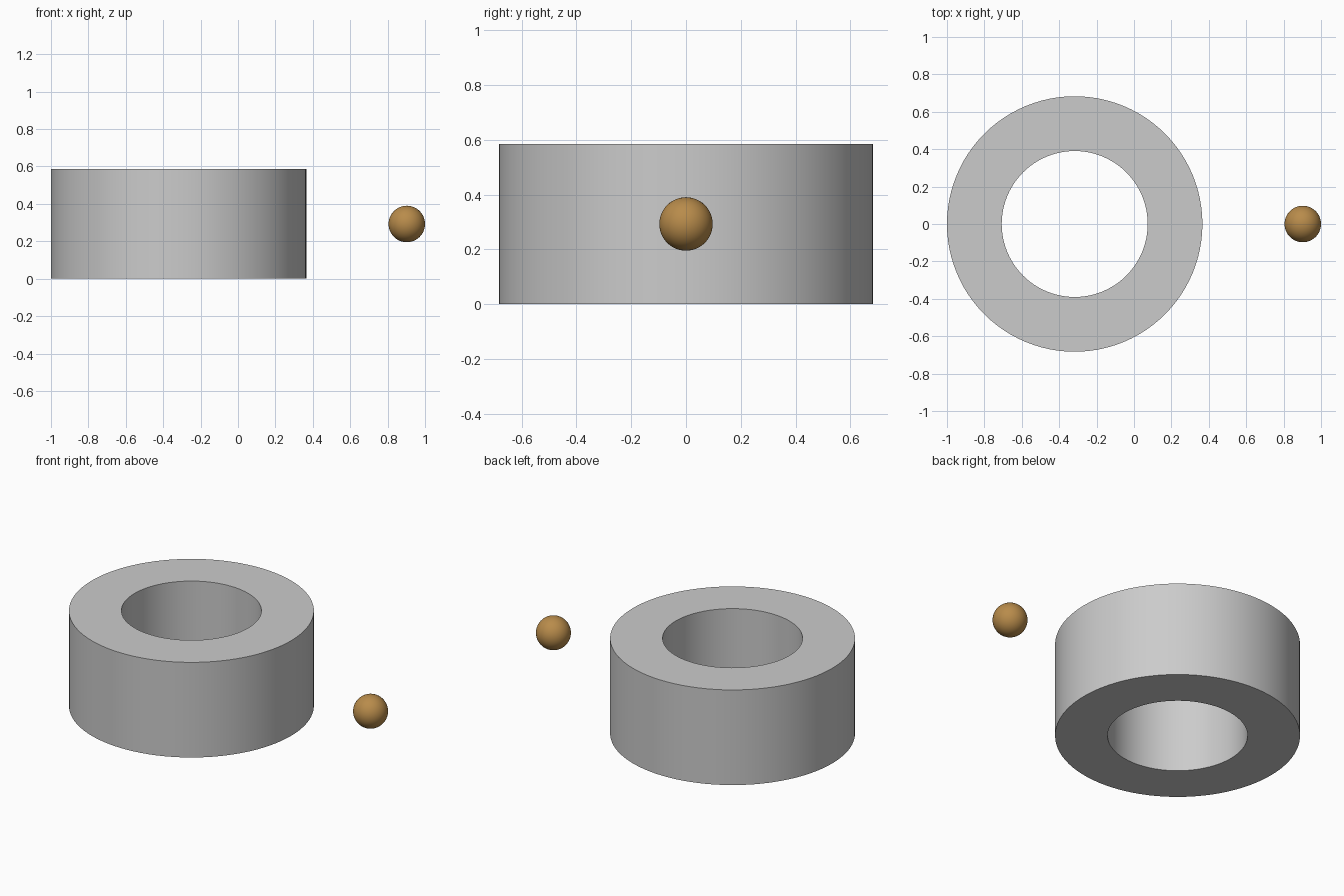
import bpy
import math

if "Cube" in bpy.data.objects:
    bpy.data.objects.remove(bpy.data.objects["Cube"])

U = 2 / 20.5                      # base unit: overall length is 20.5 units
HEIGHT = 6 * U
SEGMENTS = 96

# Thick ring: rectangular cross-section spun around the vertical axis
profile = [(4 * U, 0), (7 * U, 0), (7 * U, HEIGHT), (4 * U, HEIGHT)]
verts, faces = [], []
n = len(profile)
for i in range(SEGMENTS):
    a = 2 * math.pi * i / SEGMENTS
    verts += [(r * math.cos(a), r * math.sin(a), z) for r, z in profile]
    for j in range(n):
        k, nxt = (j + 1) % n, (i + 1) % SEGMENTS
        faces.append((i * n + j, nxt * n + j, nxt * n + k, i * n + k))
mesh = bpy.data.meshes.new("ring")
mesh.from_pydata(verts, [], faces)
ring = bpy.data.objects.new("ring", mesh)
ring.location.x = -1 + 7 * U
bpy.context.collection.objects.link(ring)
bpy.context.view_layer.objects.active = ring
ring.select_set(True)
bpy.ops.object.shade_smooth_by_angle(angle=math.radians(30))

# Small ball beside the ring, at half its height
bpy.ops.mesh.primitive_uv_sphere_add(segments=48, ring_count=24, radius=U,
                                     location=(1 - U, 0, HEIGHT / 2))
ball = bpy.context.object
ball.name = "ball"
bpy.ops.object.shade_smooth()
bronze = bpy.data.materials.new("bronze")
bronze.diffuse_color = (0.48, 0.26, 0.07, 1)
bronze.use_nodes = True
bronze.node_tree.nodes["Principled BSDF"].inputs["Base Color"].default_value = bronze.diffuse_color
ball.data.materials.append(bronze)
